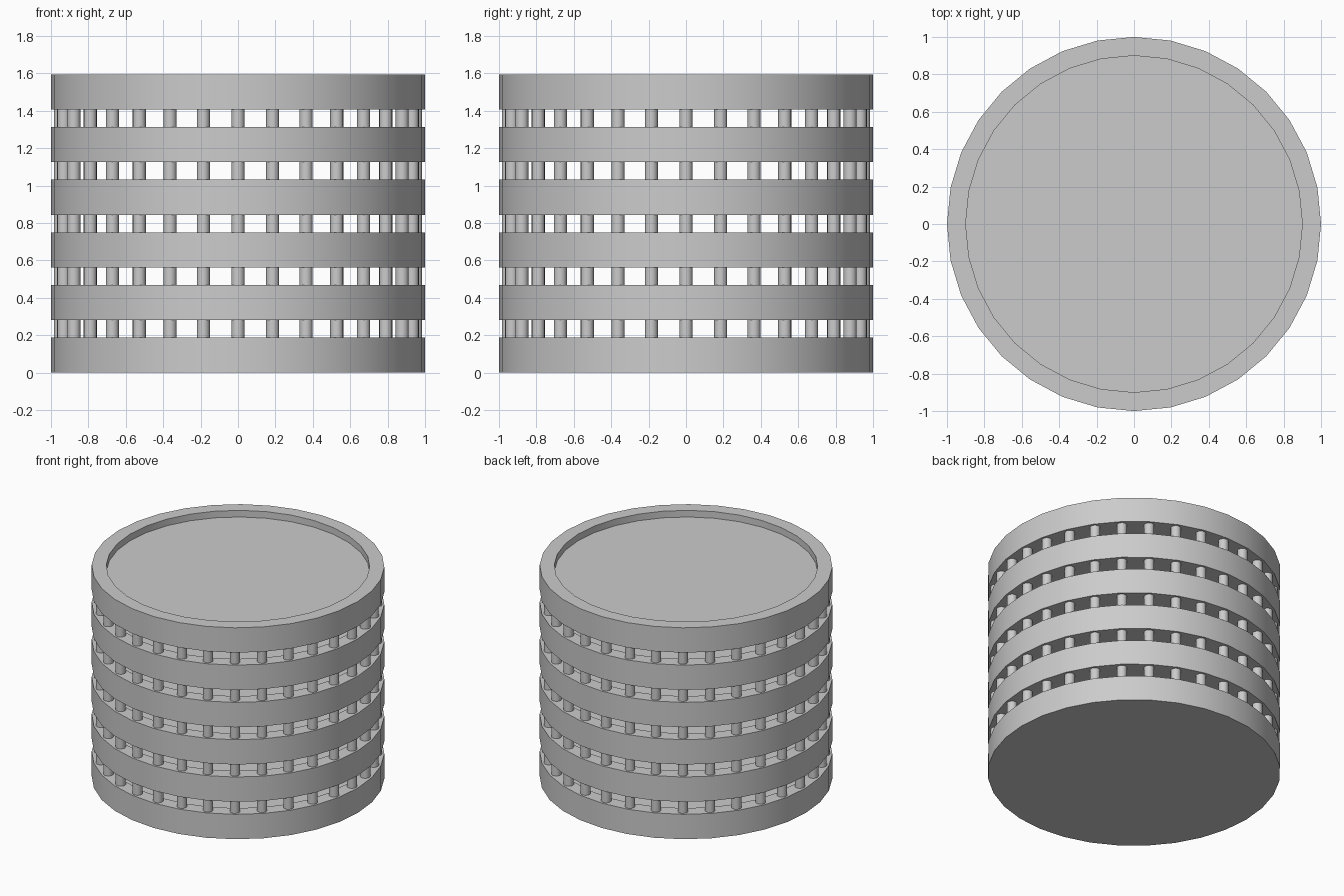
import bpy
import math

cube = bpy.data.objects.get("Cube")
if cube:
    bpy.data.objects.remove(cube, do_unlink=True)

SIDES = 32
TRAYS = 6
THICK = 0.1875
GAP = THICK / 2
PITCH = THICK + GAP
RIM_IN = 0.9
DEPTH = 0.05
POST_RING = 0.95
POST_R = 0.035

grey = bpy.data.materials.new("light grey")
grey.use_nodes = True
colour = (0.6, 0.6, 0.6, 1)
grey.diffuse_color = colour
grey.node_tree.nodes["Principled BSDF"].inputs["Base Color"].default_value = colour


def lathe(name, profile, sides):
    """Closed solid of revolution with flat end caps."""
    verts, faces = [], []
    for r, z in profile:
        for i in range(sides):
            a = 2 * math.pi * i / sides
            verts.append((r * math.cos(a), r * math.sin(a), z))
    for k in range(len(profile) - 1):
        for i in range(sides):
            j = (i + 1) % sides
            low, high = k * sides, (k + 1) * sides
            faces.append((low + i, low + j, high + j, high + i))
    faces.append(tuple(reversed(range(sides))))
    faces.append(tuple(range(len(verts) - sides, len(verts))))
    mesh = bpy.data.meshes.new(name)
    mesh.from_pydata(verts, [], faces)
    mesh.materials.append(grey)
    mesh.shade_smooth()
    mesh.set_sharp_from_angle(angle=math.radians(35))
    return mesh


def place(name, mesh, location):
    ob = bpy.data.objects.new(name, mesh)
    ob.location = location
    bpy.context.collection.objects.link(ob)


# Round tray with a raised rim around a shallow recess
tray = lathe("tray", [(1, 0), (1, THICK), (RIM_IN, THICK),
                      (RIM_IN, THICK - DEPTH)], SIDES)
# Short round post that spans the gap between two trays
post = lathe("post", [(POST_R, 0), (POST_R, GAP)], 16)

for level in range(TRAYS):
    base = level * PITCH
    place(f"tray_{level + 1}", tray, (0, 0, base))
    if level == TRAYS - 1:
        break
    # Ring of posts standing on the rim
    for i in range(SIDES):
        a = 2 * math.pi * i / SIDES
        place(f"post_{level + 1}_{i + 1}", post,
              (POST_RING * math.cos(a), POST_RING * math.sin(a), base + THICK))
